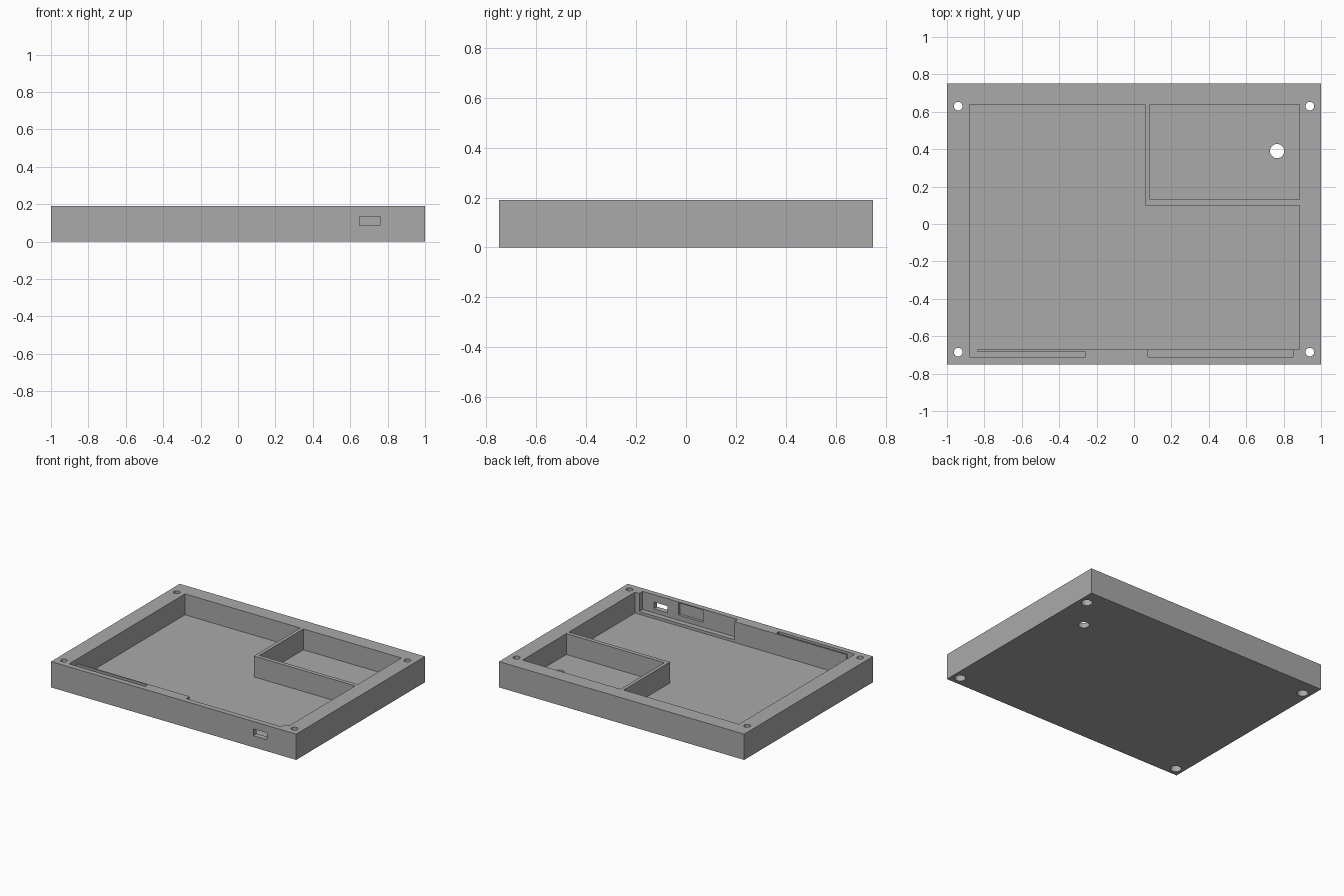
import bpy

default_cube = bpy.data.objects.get("Cube")
if default_cube:
    bpy.data.objects.remove(default_cube, do_unlink=True)

TOP = 0.19
FLOOR = 0.036
OVER = TOP + 0.05

grey = bpy.data.materials.new("plain grey")
grey.use_nodes = True
colour = (0.4, 0.4, 0.4, 1)
grey.diffuse_color = colour
grey.node_tree.nodes["Principled BSDF"].inputs["Base Color"].default_value = colour


def box(name, x, y, z):
    """Box from its (low, high) range on each axis."""
    bpy.ops.mesh.primitive_cube_add(size=1, location=[sum(r) / 2 for r in (x, y, z)])
    ob = bpy.context.object
    ob.name = name
    ob.scale = [r[1] - r[0] for r in (x, y, z)]
    bpy.ops.object.transform_apply(location=True, rotation=False, scale=True)
    ob.data.materials.append(grey)
    return ob


def rod(name, x, y, radius, z):
    """Upright cylinder spanning the z range."""
    bpy.ops.mesh.primitive_cylinder_add(vertices=40, radius=radius, depth=z[1] - z[0],
                                        location=(x, y, sum(z) / 2))
    ob = bpy.context.object
    ob.name = name
    ob.data.materials.append(grey)
    return ob


def cut(target, cutter):
    """Subtract the cutter from the target and discard it."""
    cutter.hide_render = True
    mod = target.modifiers.new("cut", 'BOOLEAN')
    mod.operation = 'DIFFERENCE'
    mod.solver = 'EXACT'
    mod.object = cutter
    bpy.context.view_layer.objects.active = target
    bpy.ops.object.modifier_apply(modifier=mod.name)
    bpy.data.objects.remove(cutter, do_unlink=True)


# Tray body
tray = box("enclosure_tray", (-1, 1), (-0.75, 0.75), (0, TOP))

# L-shaped main cavity, leaving the divider around the small compartment
main = box("main_cavity_cutter", (-0.88, 0.885), (-0.67, 0.64), (FLOOR, OVER))
cut(main, box("divider_block", (0.06, 1.2), (0.10, 0.9), (-0.1, OVER + 0.1)))
cut(tray, main)
cut(tray, box("compartment_cutter", (0.085, 0.885), (0.13, 0.64), (FLOOR, OVER)))

# Front wall: wide board recess, shallow pocket and port opening
cut(tray, box("board_recess", (0.075, 0.85), (-0.71, -0.64), (0.056, OVER)))
cut(tray, box("connector_pocket", (0.36, 0.56), (-0.73, -0.69), (0.093, 0.183)))
cut(tray, box("port_opening", (0.65, 0.76), (-0.8, -0.69), (0.085, 0.135)))

# Front wall: narrow slot, open to the cavity at one end
cut(tray, box("slot", (-0.88, -0.26), (-0.71, -0.682), (FLOOR, OVER)))
cut(tray, box("slot_mouth", (-0.88, -0.84), (-0.70, -0.64), (FLOOR, OVER)))

# Screw holes with wider bores underneath
for x in (-0.94, 0.94):
    for y in (-0.685, 0.63):
        cut(tray, rod("screw_hole", x, y, 0.023, (-0.1, OVER)))
        cut(tray, rod("screw_bore", x, y, 0.037, (-0.1, 0.08)))

# Cable hole through the compartment floor
cut(tray, rod("cable_hole", 0.765, 0.39, 0.038, (-0.1, 0.1)))

# Keep flat faces and crisp edges, with smooth hole walls
bpy.ops.object.select_all(action='DESELECT')
tray.select_set(True)
bpy.context.view_layer.objects.active = tray
bpy.ops.object.shade_smooth_by_angle(angle=0.5)
